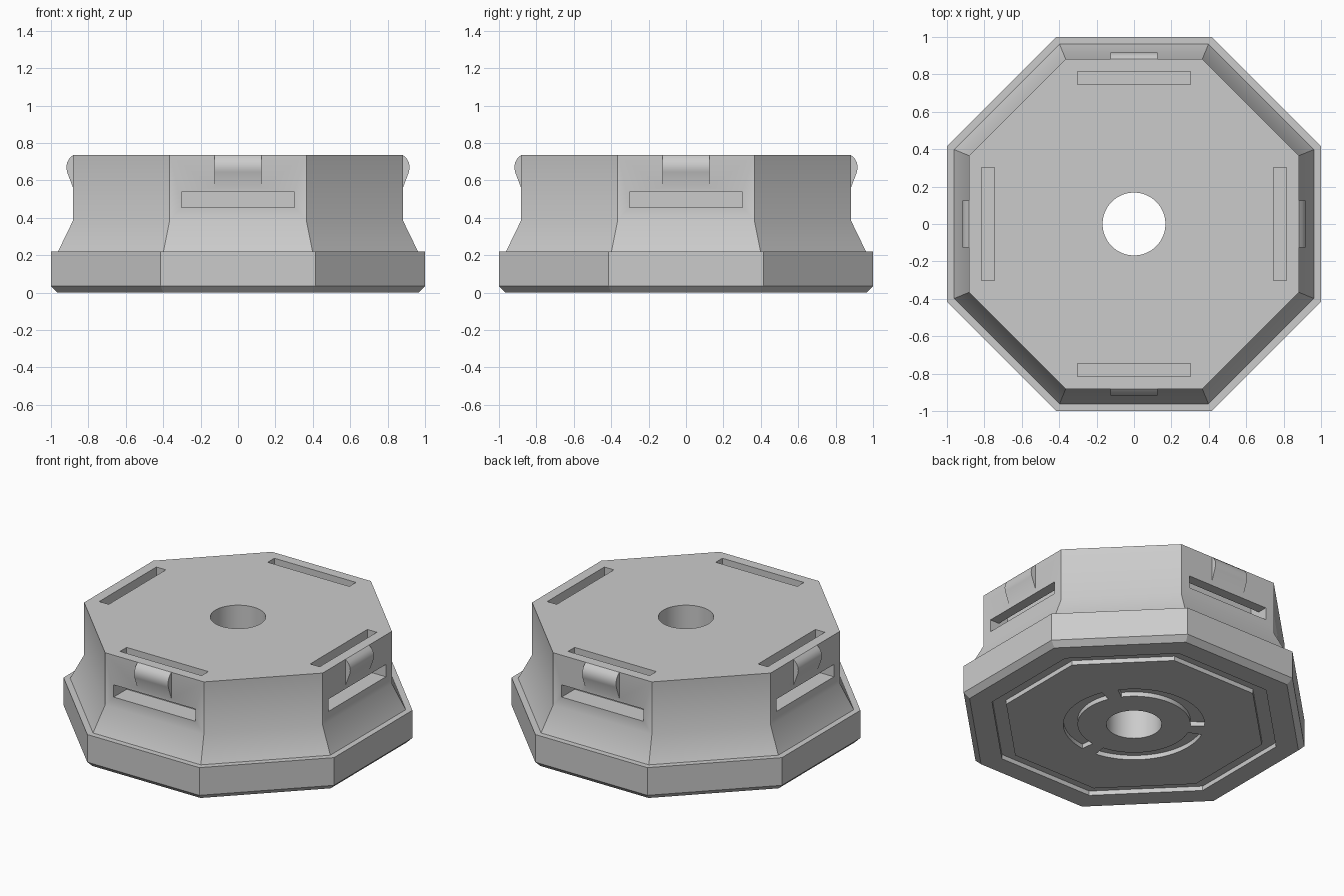
import bpy, bmesh
from math import pi, cos, sin, radians
from mathutils import Matrix, Vector

cube = bpy.data.objects.get("Cube")
if cube:
    bpy.data.objects.remove(cube)

grey = bpy.data.materials.new("light_grey")
grey.use_nodes = True
grey.diffuse_color = (0.6, 0.6, 0.6, 1)
grey.node_tree.nodes["Principled BSDF"].inputs["Base Color"].default_value = (0.6, 0.6, 0.6, 1)

OCT = 1 / cos(pi / 8)                                  # apothem to corner radius
OCT_ANGLES = [pi / 8 + i * pi / 4 for i in range(8)]


def bridge(bm, rings, loop_rings, loop_profile):
    """Join consecutive vertex rings with quads."""
    n, m = len(rings), len(rings[0])
    for i in range(n if loop_rings else n - 1):
        a, b = rings[i], rings[(i + 1) % n]
        for j in range(m if loop_profile else m - 1):
            k = (j + 1) % m
            bm.faces.new((a[j], b[j], b[k], a[k]))


def sweep(bm, profile, angles, full=True, solid=True):
    """Sweep a radius/height profile round the z axis."""
    rings = [[bm.verts.new((r * cos(a), r * sin(a), z)) for r, z in profile] for a in angles]
    bridge(bm, rings, full, solid)
    if not full:
        bm.faces.new(rings[0][::-1])
        bm.faces.new(rings[-1])


def side_prisms(bm, profile, half):
    """Extrude a depth/height profile sideways, once on each of the four axis sides."""
    for q in range(4):
        turn = Matrix.Rotation(q * pi / 2, 3, 'Z')
        rings = [[bm.verts.new(turn @ Vector((d, s, z))) for d, z in profile] for s in (-half, half)]
        bridge(bm, rings, False, True)
        bm.faces.new(rings[0][::-1])
        bm.faces.new(rings[1])


def make(name, bm):
    bmesh.ops.recalc_face_normals(bm, faces=bm.faces)
    mesh = bpy.data.meshes.new(name)
    bm.to_mesh(mesh)
    bm.free()
    mesh.materials.append(grey)
    obj = bpy.data.objects.new(name, mesh)
    bpy.context.collection.objects.link(obj)
    return obj


def ring_profile(inner, outer, top, scale=1):
    return [(inner * scale, -0.1), (outer * scale, -0.1), (outer * scale, top), (inner * scale, top)]


# Octagonal body: chamfered base, small ledge, flared neck
bm = bmesh.new()
outline = [(0.965, 0), (1, 0.035), (1, 0.22), (0.962, 0.22), (0.882, 0.385), (0.882, 0.735)]
sweep(bm, [(r * OCT, z) for r, z in outline], OCT_ANGLES, solid=False)
bmesh.ops.holes_fill(bm, edges=bm.edges)
body = make("octagonal_body", bm)

# Rounded clip bump at the top of each axis side
bm = bmesh.new()
side_prisms(bm, [(0.85, 0.735), (0.882, 0.735), (0.902, 0.717), (0.914, 0.695), (0.918, 0.67),
                 (0.914, 0.645), (0.882, 0.56), (0.85, 0.56)], 0.125)
bumps = make("clip_bumps", bm)

# Cutters: strap channels, centre bore, underside grooves
bm = bmesh.new()
side_prisms(bm, [(1.1, 0.455), (0.745, 0.455), (0.745, 0.9), (0.815, 0.9), (0.815, 0.537), (1.1, 0.537)], 0.302)
bmesh.ops.create_cone(bm, cap_ends=True, segments=64, radius1=0.168, radius2=0.168, depth=3)
sweep(bm, ring_profile(0.75, 0.833, 0.03, OCT), OCT_ANGLES)
for start in (30, 150, 270):
    arc = [radians(start + 7 + 106 * i / 24) for i in range(25)]
    sweep(bm, ring_profile(0.342, 0.428, 0.03), arc, full=False)
cutters = make("cutters", bm)

# Join the bumps, cut the openings, bake the result
for helper, operation in ((bumps, 'UNION'), (cutters, 'DIFFERENCE')):
    helper.hide_render = True
    mod = body.modifiers.new(helper.name, 'BOOLEAN')
    mod.object, mod.operation, mod.solver = helper, operation, 'EXACT'
graph = bpy.context.evaluated_depsgraph_get()
body.data = bpy.data.meshes.new_from_object(body.evaluated_get(graph))
body.modifiers.clear()
for helper in (bumps, cutters):
    bpy.data.objects.remove(helper)

# Smooth shading with crisp corners
bpy.ops.object.select_all(action='DESELECT')
body.select_set(True)
bpy.context.view_layer.objects.active = body
bpy.ops.object.shade_smooth_by_angle(angle=radians(30))
